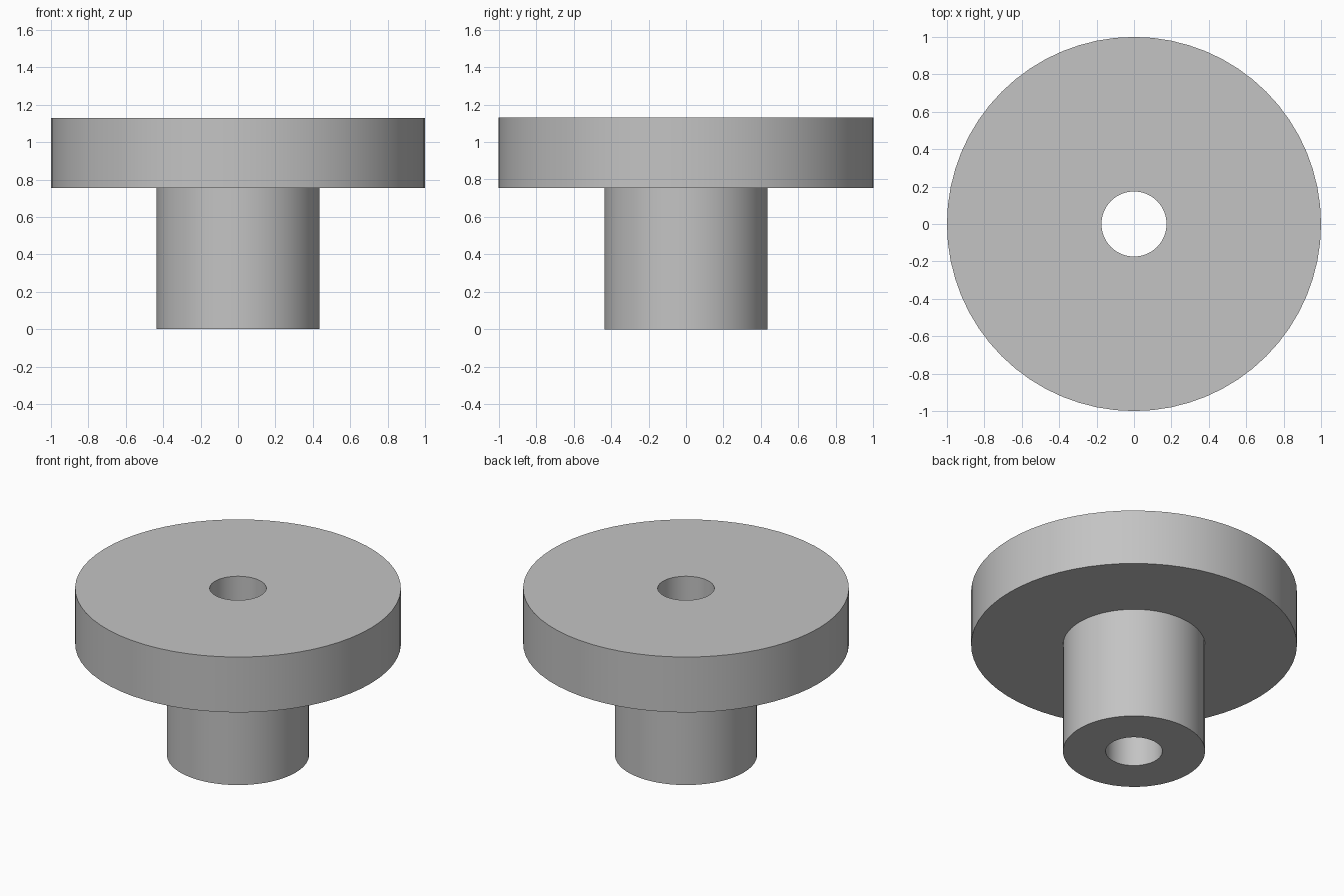
import bpy
import bmesh
import math

cube = bpy.data.objects.get("Cube")
if cube:
    bpy.data.objects.remove(cube, do_unlink=True)

# Plain grey
grey = bpy.data.materials.new("plain grey")
grey.use_nodes = True
colour = (0.55, 0.55, 0.55, 1.0)
grey.diffuse_color = colour
grey.node_tree.nodes["Principled BSDF"].inputs["Base Color"].default_value = colour

SIDES = 64
BORE, HUB, FLANGE = 0.174, 0.436, 1.0
STEP, TOP = 0.755, 1.13

# Stepped bushing: closed half-section turned around the vertical axis
section = [(BORE, 0), (HUB, 0), (HUB, STEP), (FLANGE, STEP), (FLANGE, TOP), (BORE, TOP)]
bm = bmesh.new()
rings = []
for r, z in section:
    angles = [math.tau * i / SIDES for i in range(SIDES)]
    rings.append([bm.verts.new((r * math.cos(a), r * math.sin(a), z)) for a in angles])
for k, low in enumerate(rings):
    high = rings[(k + 1) % len(rings)]
    for i in range(SIDES):
        j = (i + 1) % SIDES
        bm.faces.new((low[i], low[j], high[j], high[i]))
bmesh.ops.recalc_face_normals(bm, faces=bm.faces)

mesh = bpy.data.meshes.new("flanged_bushing")
bm.to_mesh(mesh)
bm.free()
mesh.materials.append(grey)
bushing = bpy.data.objects.new("flanged_bushing", mesh)
bpy.context.collection.objects.link(bushing)

# Smooth round walls, crisp rims
bpy.ops.object.select_all(action='DESELECT')
bushing.select_set(True)
bpy.context.view_layer.objects.active = bushing
bpy.ops.object.shade_smooth_by_angle(angle=math.radians(30))
